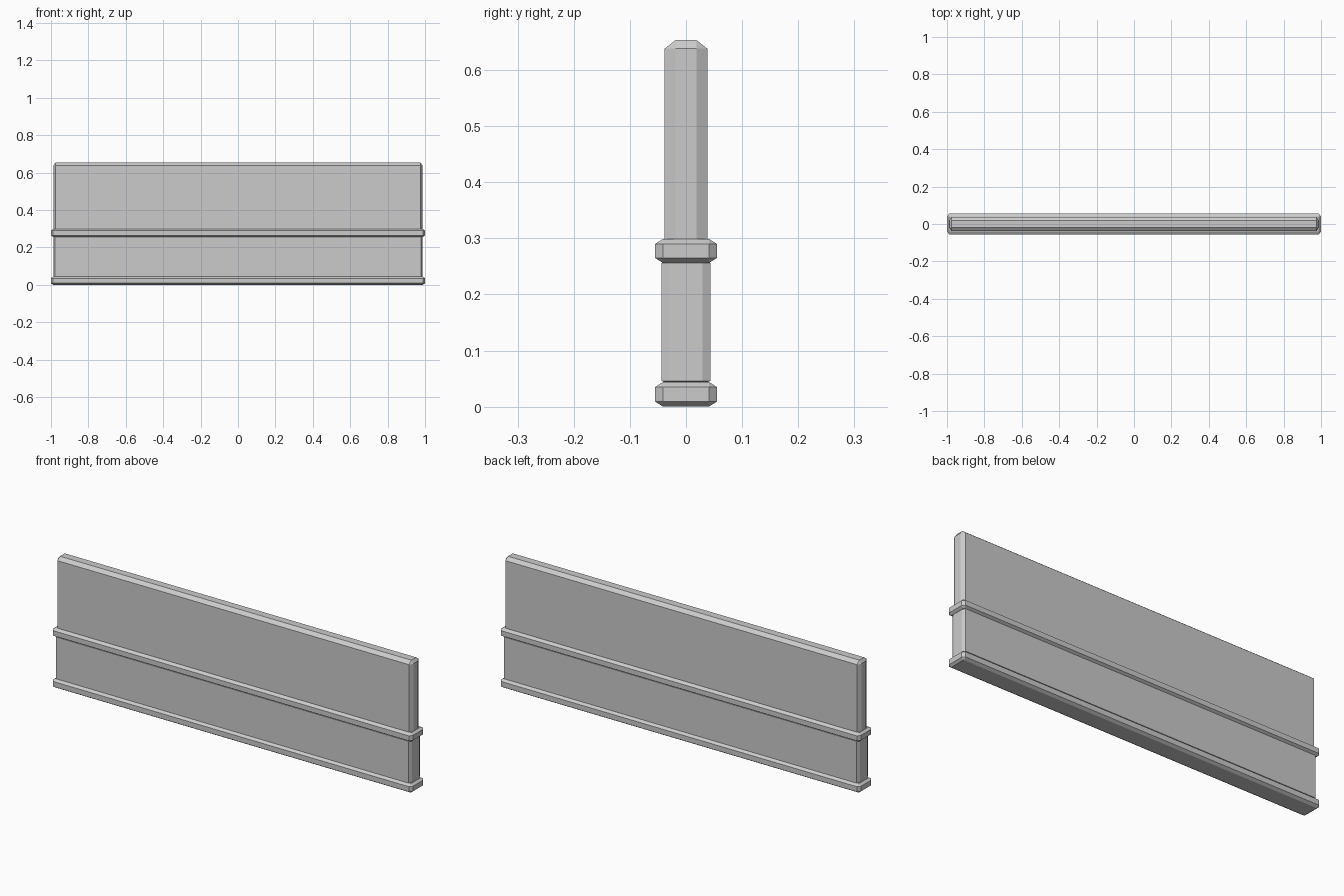
import bpy
import bmesh

default_cube = bpy.data.objects.get("Cube")
if default_cube:
    bpy.data.objects.remove(default_cube, do_unlink=True)

grey = bpy.data.materials.new("light_grey")
grey.use_nodes = True
colour = (0.6, 0.6, 0.6, 1)
grey.diffuse_color = colour
grey.node_tree.nodes["Principled BSDF"].inputs["Base Color"].default_value = colour


def chamfered_box(name, half_x, half_y, bottom, top, inset):
    """Box with chamfered edges, using a separate inset along each axis."""
    half = (half_x, half_y, (top - bottom) / 2)
    bm = bmesh.new()
    bmesh.ops.create_cube(bm, size=2)
    bmesh.ops.bevel(bm, geom=bm.edges[:], offset=0.2, segments=1,
                    affect='EDGES', clamp_overlap=True)
    for v in bm.verts:
        for i in range(3):
            sign = 1 if v.co[i] > 0 else -1
            on_face = abs(v.co[i]) > 0.99
            v.co[i] = sign * (half[i] if on_face else half[i] - inset[i])
        v.co.z += (top + bottom) / 2
    bmesh.ops.recalc_face_normals(bm, faces=bm.faces[:])
    mesh = bpy.data.meshes.new(name)
    bm.to_mesh(mesh)
    bm.free()
    mesh.materials.append(grey)
    obj = bpy.data.objects.new(name, mesh)
    bpy.context.collection.objects.link(obj)
    return obj


# Base plinth and middle ledge share one section
rail_inset = (0.012, 0.014, 0.009)
chamfered_box("base_rail", 1.0, 0.055, 0.0, 0.044, rail_inset)
chamfered_box("middle_rail", 1.0, 0.055, 0.256, 0.299, rail_inset)

# Wall panels between and above the rails
chamfered_box("lower_panel", 0.987, 0.044, 0.04, 0.262, (0.008, 0.015, 0.006))
chamfered_box("upper_panel", 0.987, 0.038, 0.283, 0.653, (0.011, 0.019, 0.015))
